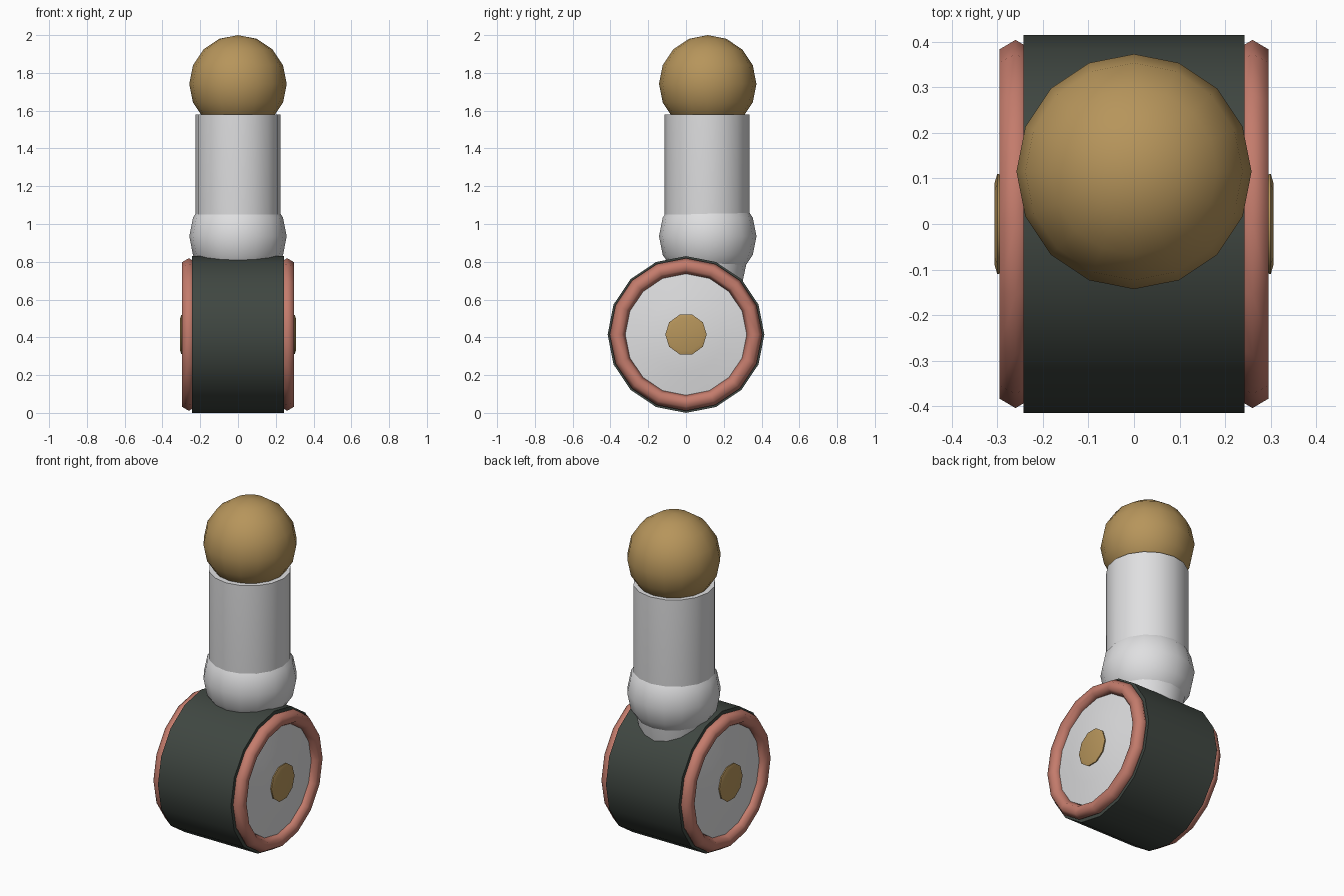
import bpy, bmesh, math

if "Cube" in bpy.data.objects:
    bpy.data.objects.remove(bpy.data.objects["Cube"])


def material(name, rgb):
    m = bpy.data.materials.new(name)
    m.diffuse_color = (*rgb, 1)
    m.use_nodes = True
    m.node_tree.nodes["Principled BSDF"].inputs["Base Color"].default_value = m.diffuse_color
    return m


GOLD = material("gold", (0.47, 0.30, 0.105))
WHITE = material("white", (0.74, 0.74, 0.75))
DARK = material("dark_green_grey", (0.050, 0.062, 0.053))
PINK = material("pink", (0.55, 0.20, 0.15))


def lathe(name, profile, sides, mat, centre, axis="z", flip=1, closed=False, angle=50):
    """Spin (radius, height) points around an axis; radius 0 makes a pole."""
    bm = bmesh.new()
    rings = []
    for r, h in profile:
        ring = []
        for i in range(1 if r == 0 else sides):
            a = 2 * math.pi * i / sides
            u, v = r * math.cos(a), r * math.sin(a)
            p = (u, v, h) if axis == "z" else (h * flip, u, v)
            ring.append(bm.verts.new(p))
        rings.append(ring)
    pairs = list(zip(rings, rings[1:]))
    if closed:
        pairs.append((rings[-1], rings[0]))
    for a, b in pairs:
        for i in range(sides):
            j = (i + 1) % sides
            if len(a) == 1:
                bm.faces.new((a[0], b[j], b[i]))
            elif len(b) == 1:
                bm.faces.new((a[i], a[j], b[0]))
            else:
                bm.faces.new((a[i], a[j], b[j], b[i]))
    bmesh.ops.recalc_face_normals(bm, faces=bm.faces)
    me = bpy.data.meshes.new(name)
    bm.to_mesh(me)
    bm.free()
    me.materials.append(mat)
    ob = bpy.data.objects.new(name, me)
    ob.location = centre
    bpy.context.collection.objects.link(ob)
    bpy.ops.object.select_all(action="DESELECT")
    ob.select_set(True)
    bpy.context.view_layer.objects.active = ob
    bpy.ops.object.shade_smooth_by_angle(angle=math.radians(angle))
    return ob


def ball_profile(radius, rings):
    pts = [(radius * math.sin(math.pi * k / rings), -radius * math.cos(math.pi * k / rings))
           for k in range(1, rings)]
    return [(0, -radius)] + pts + [(0, radius)]


# Upright column: ball on top, shaft, and joint ball above the drum
Y = 0.115
lathe("top_ball", ball_profile(0.258, 8), 16, GOLD, (0, Y, 1.742))
lathe("joint_ball", ball_profile(0.258, 8), 16, WHITE, (0, Y, 0.935))
lathe("shaft", [(0, 0.66), (0.18, 0.66), (0.21, 0.80), (0.225, 0.95), (0.225, 1.58), (0, 1.58)],
      16, WHITE, (0, Y - 0.003, 0))

# Drum lying across x
HUB = (0, 0, 0.415)
lathe("drum", [(0, -0.243), (0.415, -0.243), (0.415, 0.243), (0, 0.243)], 16, DARK, HUB, "x")

# Matching rim, domed plate and cap on each side
for side, s in (("left", -1), ("right", 1)):
    tube = [(0.362 + 0.042 * math.cos(math.pi * k / 3), 0.26 + 0.041 * math.sin(math.pi * k / 3))
            for k in range(6)]
    lathe(side + "_rim", tube, 16, PINK, HUB, "x", s, closed=True, angle=70)
    lathe(side + "_plate", [(0, 0.24), (0.335, 0.24), (0.325, 0.262), (0.2, 0.281), (0.1, 0.291), (0, 0.293)],
          16, WHITE, HUB, "x", s)
    lathe(side + "_cap", [(0, 0.285), (0.108, 0.292), (0.11, 0.300), (0.09, 0.306), (0, 0.298)],
          10, GOLD, HUB, "x", s)
